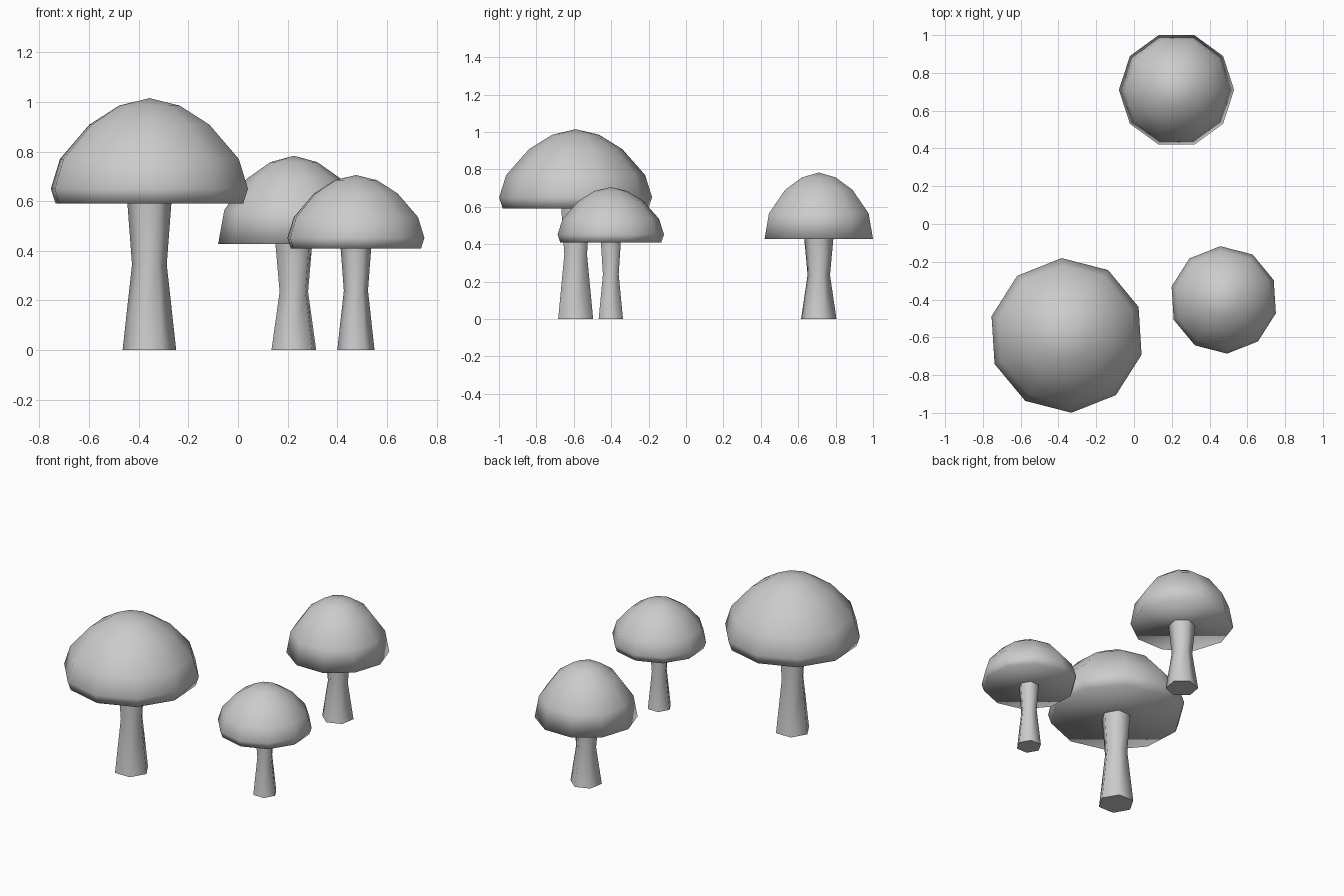
import bpy
import bmesh
from math import cos, sin, pi, radians

if "Cube" in bpy.data.objects:
    bpy.data.objects.remove(bpy.data.objects["Cube"], do_unlink=True)

grey = bpy.data.materials.new("plain grey")
grey.use_nodes = True
grey.diffuse_color = (0.6, 0.6, 0.6, 1)
grey.node_tree.nodes["Principled BSDF"].inputs["Base Color"].default_value = (0.6, 0.6, 0.6, 1)


def lathe(name, profile, sides, turn, location, scale=1):
    """Revolve (radius, height) points; a zero radius closes to a point."""
    bm = bmesh.new()
    rings = []
    for r, z in profile:
        if r == 0:
            rings.append([bm.verts.new((0, 0, z * scale))])
            continue
        angles = [radians(turn) + 2 * pi * i / sides for i in range(sides)]
        rings.append([bm.verts.new((r * scale * cos(a), r * scale * sin(a), z * scale))
                      for a in angles])
    for low, high in zip(rings, rings[1:]):
        for i in range(sides):
            j = (i + 1) % sides
            if len(high) == 1:
                bm.faces.new((low[i], low[j], high[0]))
            else:
                bm.faces.new((low[i], low[j], high[j], high[i]))
    bm.faces.new(rings[0][::-1])
    if len(rings[-1]) > 1:
        bm.faces.new(rings[-1])
    mesh = bpy.data.meshes.new(name)
    bm.to_mesh(mesh)
    bm.free()
    mesh.materials.append(grey)
    obj = bpy.data.objects.new(name, mesh)
    obj.location = (*location, 0)
    bpy.context.collection.objects.link(obj)
    for other in bpy.context.selected_objects:
        other.select_set(False)
    obj.select_set(True)
    bpy.context.view_layer.objects.active = obj
    return obj


def mushroom(name, location, cap, stem, cap_turn=0, stem_turn=0, scale=1):
    # Ten-sided cap with a flat underside, smooth all over
    lathe(name + "_cap", cap, 10, cap_turn, location, scale)
    bpy.ops.object.shade_smooth()
    # Six-sided waisted stem, smooth around with a crisp foot
    lathe(name + "_stem", stem, 6, stem_turn, location, scale)
    bpy.ops.object.shade_smooth_by_angle(angle=radians(70))


# Rounded cap with a tucked-in rim
round_cap = [(0.39, 0.59), (0.41, 0.65), (0.372, 0.77), (0.25, 0.908), (0.126, 0.985), (0, 1.015)]
round_stem = [(0.108, 0), (0.07, 0.345), (0.09, 0.61)]

# Bell-shaped cap with an open rim
bell_cap = [(0.305, 0.427), (0.28, 0.565), (0.19, 0.69), (0.095, 0.757), (0, 0.783)]
bell_stem = [(0.096, 0), (0.061, 0.235), (0.08, 0.44)]

mushroom("large_mushroom", (-0.357, -0.59), round_cap, round_stem, cap_turn=21.6)
mushroom("small_mushroom", (0.475, -0.402), round_cap, round_stem, cap_turn=21.6, scale=0.695)
mushroom("back_mushroom", (0.225, 0.71), bell_cap, bell_stem, stem_turn=20)
